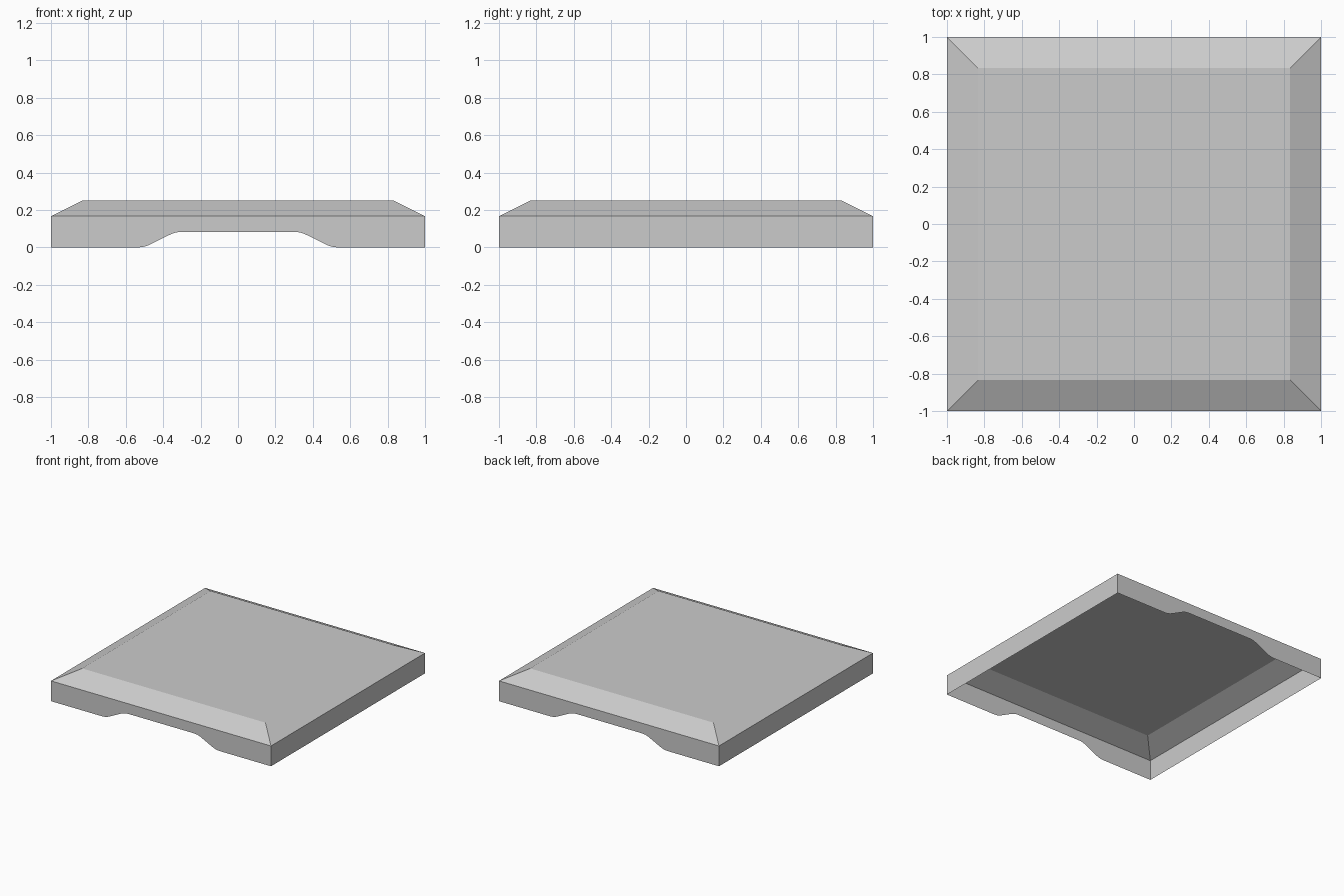
import bpy
import bmesh
from mathutils import Matrix, Vector

cube = bpy.data.objects.get("Cube")
if cube:
    bpy.data.objects.remove(cube, do_unlink=True)

HALF = 1.0        # half width of the square cover
EAVE = 1 / 6      # top of the upright walls
TOP = 0.25        # flat top panel
INSET = 1 / 6     # horizontal run of the sloped border
NOTCH = 1 / 12    # height of the opening under the front and back walls
ROUND = 0.037     # tangent length of the rounded notch corners


def rounded_corner(before, corner, after, steps=4):
    """Short curve that replaces a corner, tangent to both neighbours."""
    a = corner + (before - corner).normalized() * ROUND
    b = corner + (after - corner).normalized() * ROUND
    return [a.lerp(corner, i / steps).lerp(corner.lerp(b, i / steps), i / steps)
            for i in range(steps + 1)]


def notched_edge():
    """Lower edge of a notched wall from left to right, as (x, z) points."""
    rim, foot = Vector((-HALF, 0)), Vector((-0.5, 0))
    shoulder, middle = Vector((-1 / 3, NOTCH)), Vector((0, NOTCH))
    half = [rim] + rounded_corner(rim, foot, shoulder)
    half += rounded_corner(foot, shoulder, middle)
    return half + [Vector((-p.x, p.y)) for p in reversed(half)]


grey = bpy.data.materials.new("light grey")
grey.use_nodes = True
colour = (0.6, 0.6, 0.6, 1)
grey.diffuse_color = colour
grey.node_tree.nodes["Principled BSDF"].inputs["Base Color"].default_value = colour

bm = bmesh.new()
inner = HALF - INSET

# Four sides: upright wall plus sloped border, with notches front and back
for side in range(4):
    turn = Matrix.Rotation(side * 1.5707963, 4, "Z")
    plain = [Vector((-HALF, 0)), Vector((HALF, 0))]
    lower = plain if side % 2 else notched_edge()
    wall = [(p.x, -HALF, p.y) for p in lower]
    wall += [(HALF, -HALF, EAVE), (-HALF, -HALF, EAVE)]
    slope = [(-HALF, -HALF, EAVE), (HALF, -HALF, EAVE),
             (inner, -inner, TOP), (-inner, -inner, TOP)]
    for outline in (wall, slope):
        bm.faces.new([bm.verts.new(turn @ Vector(p)) for p in outline])

# Flat top panel
bm.faces.new([bm.verts.new((x * inner, y * inner, TOP))
              for x, y in ((-1, -1), (1, -1), (1, 1), (-1, 1))])

# Join the panels into one open shell
bmesh.ops.remove_doubles(bm, verts=bm.verts, dist=0.0005)
mesh = bpy.data.meshes.new("bevelled_cover")
bm.to_mesh(mesh)
bm.free()
mesh.materials.append(grey)
cover = bpy.data.objects.new("bevelled_cover", mesh)
bpy.context.collection.objects.link(cover)
